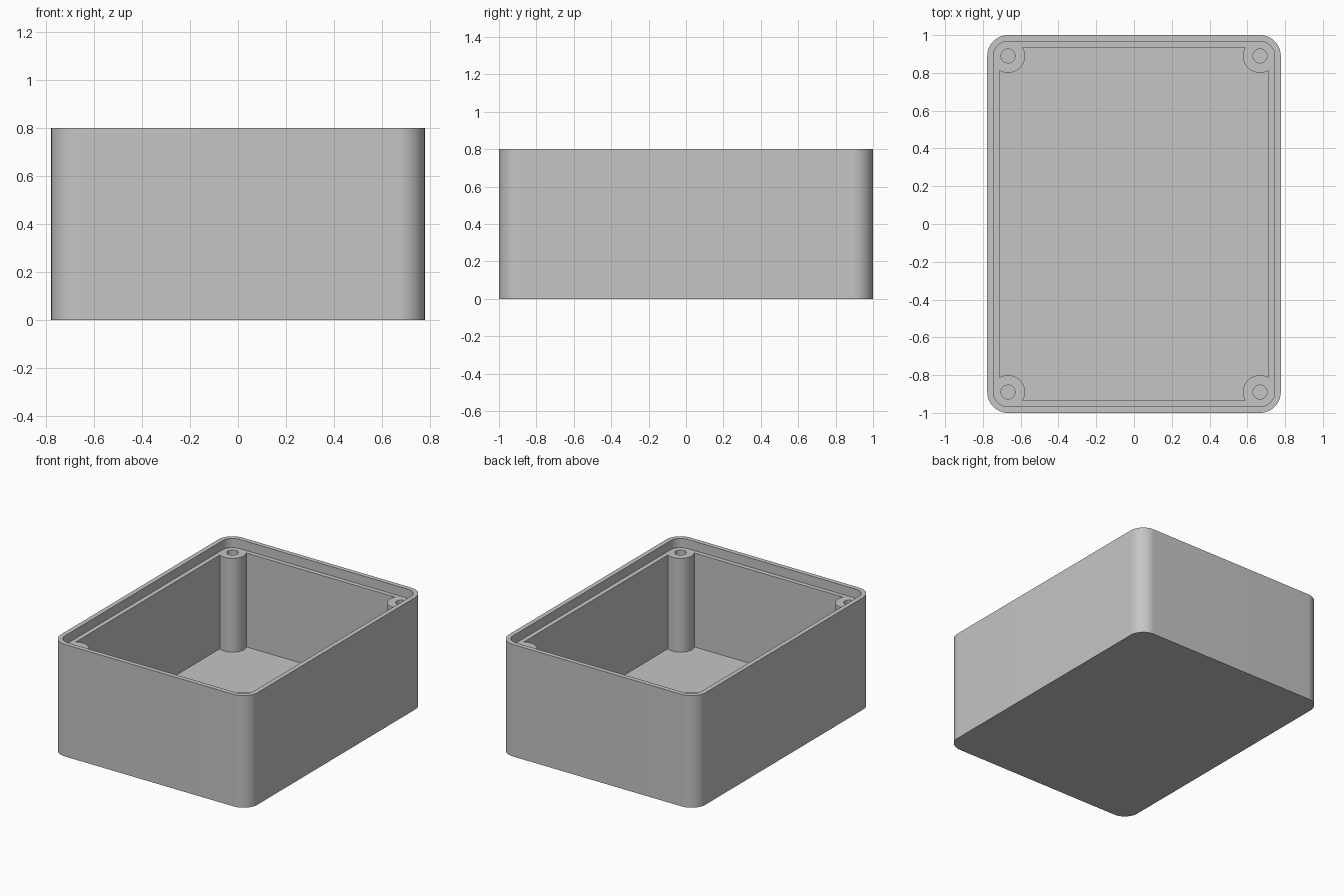
import bpy, bmesh, math

if "Cube" in bpy.data.objects:
    bpy.data.objects.remove(bpy.data.objects["Cube"], do_unlink=True)

HX, HY, H = 0.777, 1.0, 0.8       # half width, half depth, height
R = 0.11                          # outer corner radius
WALL, RIM = 0.065, 0.033          # wall thickness, rim thickness
FLOOR, LEDGE = 0.065, 0.735       # inside floor and ledge heights
POST_R, HOLE_R, HOLE_Z = 0.09, 0.037, 0.25
CX, CY = HX - R, HY - R           # corner centres, shared by the posts

grey = bpy.data.materials.new("plain grey")
grey.use_nodes = True
colour = (0.56, 0.56, 0.56, 1)
grey.diffuse_color = colour
grey.node_tree.nodes["Principled BSDF"].inputs["Base Color"].default_value = colour


def prism(name, outlines, z0, z1):
    """Extrude one or more closed outlines from z0 to z1."""
    bm = bmesh.new()
    for pts in outlines:
        face = bm.faces.new([bm.verts.new((x, y, z0)) for x, y in pts])
        up = bmesh.ops.extrude_face_region(bm, geom=[face])["geom"]
        for v in up:
            if isinstance(v, bmesh.types.BMVert):
                v.co.z = z1
    bmesh.ops.recalc_face_normals(bm, faces=bm.faces)
    mesh = bpy.data.meshes.new(name)
    bm.to_mesh(mesh)
    bm.free()
    mesh.materials.append(grey)
    ob = bpy.data.objects.new(name, mesh)
    bpy.context.collection.objects.link(ob)
    return ob


def rounded_outline(inset, steps=16):
    pts = []
    r = R - inset
    for k, (sx, sy) in enumerate([(1, 1), (-1, 1), (-1, -1), (1, -1)]):
        for i in range(steps + 1):
            a = (k + i / steps) * math.pi / 2
            pts.append((sx * CX + r * math.cos(a), sy * CY + r * math.sin(a)))
    return pts


def corner_circles(r, n=48):
    return [[(sx * CX + r * math.cos(math.tau * i / n),
              sy * CY + r * math.sin(math.tau * i / n)) for i in range(n)]
            for sx in (1, -1) for sy in (1, -1)]


def cut(target, cutter):
    mod = target.modifiers.new("cut", "BOOLEAN")
    mod.operation = "DIFFERENCE"
    mod.solver = "EXACT"
    mod.object = cutter
    bpy.context.view_layer.objects.active = target
    bpy.ops.object.modifier_apply(modifier=mod.name)
    bpy.data.objects.remove(cutter, do_unlink=True)


# Outer shell
box = prism("enclosure_box", [rounded_outline(0)], 0, H)

# Main cavity, leaving the four corner screw posts standing
cx, cy = HX - WALL, HY - WALL
cavity = prism("cavity_cutter", [[(cx, cy), (-cx, cy), (-cx, -cy), (cx, -cy)]],
               FLOOR, LEDGE + 0.03)
cut(cavity, prism("post_cutter", corner_circles(POST_R), -0.1, H + 0.1))
cut(box, cavity)

# Lid recess, which forms the ledge and trims the posts level with it
cut(box, prism("recess_cutter", [rounded_outline(RIM)], LEDGE, H + 0.1))

# Screw holes in the posts
cut(box, prism("hole_cutter", corner_circles(HOLE_R), HOLE_Z, H + 0.05))

# Smooth the round corners and posts, keep the edges crisp
bpy.ops.object.select_all(action="DESELECT")
box.select_set(True)
bpy.context.view_layer.objects.active = box
bpy.ops.object.shade_smooth_by_angle(angle=math.radians(30))
